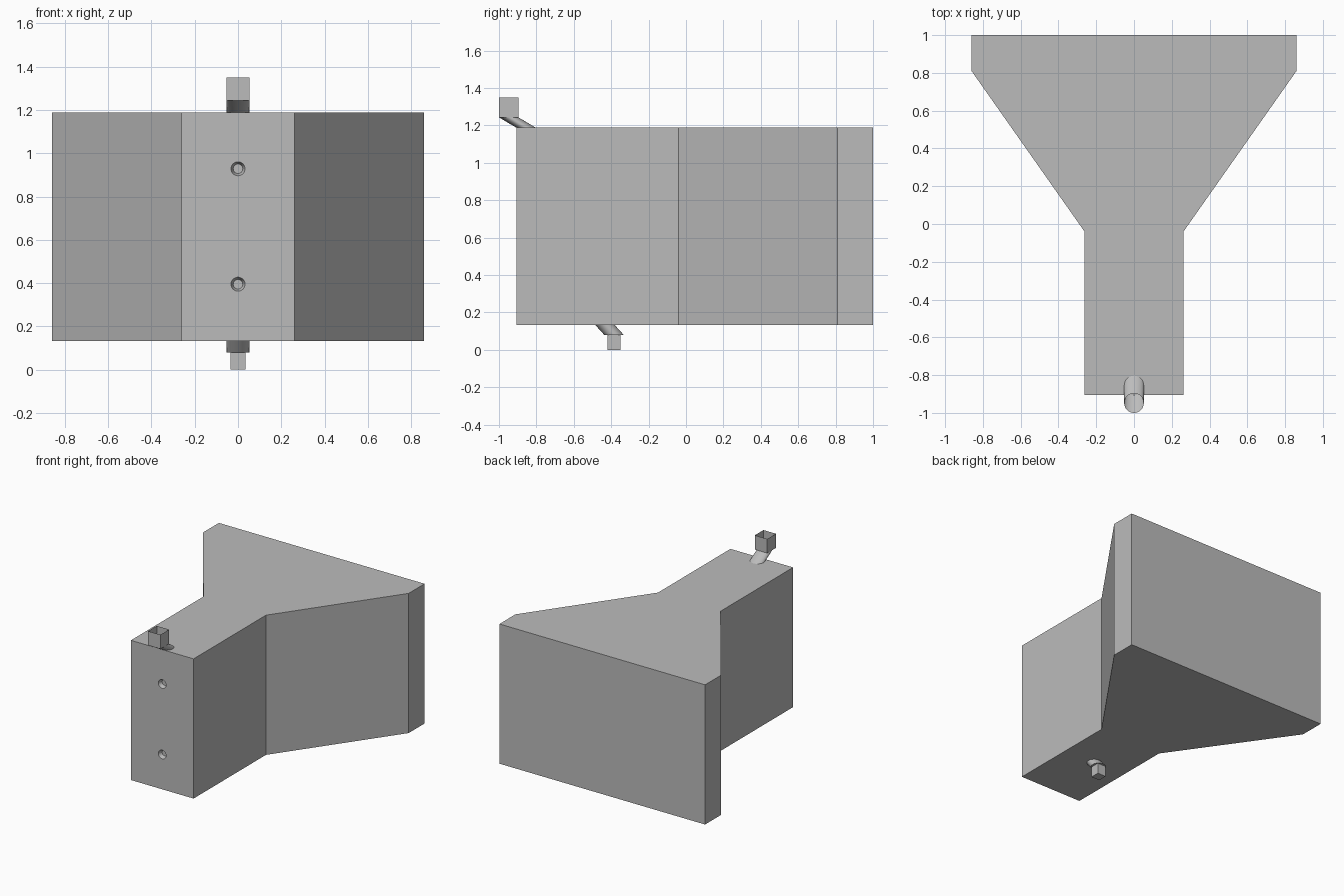
import bpy, bmesh
from math import cos, sin, tau

cube = bpy.data.objects.get("Cube")
if cube:
    bpy.data.objects.remove(cube, do_unlink=True)

grey = bpy.data.materials.new("plain grey")
grey.use_nodes = True
grey.diffuse_color = (0.5, 0.5, 0.5, 1)
grey.node_tree.nodes["Principled BSDF"].inputs["Base Color"].default_value = (0.5, 0.5, 0.5, 1)


def loft(name, lower, upper, bottom=True, top=True, smooth=False):
    """Skin two matching outlines, with optional end caps."""
    bm = bmesh.new()
    a = [bm.verts.new(p) for p in lower]
    b = [bm.verts.new(p) for p in upper]
    n = len(a)
    for i in range(n):
        j = (i + 1) % n
        bm.faces.new((a[i], a[j], b[j], b[i])).smooth = smooth
    if bottom:
        bm.faces.new(a[::-1])
    if top:
        bm.faces.new(b)
    mesh = bpy.data.meshes.new(name)
    bm.to_mesh(mesh)
    bm.free()
    mesh.materials.append(grey)
    ob = bpy.data.objects.new(name, mesh)
    bpy.context.collection.objects.link(ob)
    return ob


def ring(y, z, r, n=32):
    return [(r * cos(tau * i / n), y + r * sin(tau * i / n), z) for i in range(n)]


def square(y, z, r):
    return [(sx * r, y + sy * r, z) for sx, sy in ((-1, -1), (1, -1), (1, 1), (-1, 1))]


def front_ring(y, z, r, n=24):
    return [(r * cos(tau * i / n), y, z + r * sin(tau * i / n)) for i in range(n)]


# Main body: narrow neck flaring to a wide back
Z0, Z1 = 0.132, 1.188
half = [(0.262, -0.905), (0.262, -0.04), (0.86, 0.81), (0.86, 1.0)]
outline = half + [(-x, y) for x, y in reversed(half)]
body = loft("body", [(x, y, Z0) for x, y in outline], [(x, y, Z1) for x, y in outline])

# Two tapered pockets in the front face
for label, z in (("lower", 0.395), ("upper", 0.928)):
    cutter = loft(label + "_pocket_cutter", front_ring(-0.935, z, 0.043), front_ring(-0.875, z, 0.022))
    bm = bmesh.new()
    bm.from_mesh(cutter.data)
    bmesh.ops.recalc_face_normals(bm, faces=bm.faces)
    bm.to_mesh(cutter.data)
    bm.free()
    cutter.hide_render = True
    cutter.hide_viewport = True
    cut = body.modifiers.new(label + "_pocket", "BOOLEAN")
    cut.operation = "DIFFERENCE"
    cut.solver = "EXACT"
    cut.object = cutter

# Slanted inlet pipe with an open square cup above
loft("inlet_pipe", ring(-0.855, Z1, 0.052), ring(-0.948, 1.243, 0.052), False, False, True)
loft("inlet_cup", square(-0.948, 1.243, 0.052), square(-0.948, 1.35, 0.052), False, False)

# Slanted outlet pipe with a smaller square spout below
loft("outlet_pipe", ring(-0.385, 0.08, 0.052), ring(-0.432, Z0, 0.052), True, False, True)
loft("outlet_spout", square(-0.385, 0, 0.035), square(-0.385, 0.08, 0.035), True, False)
